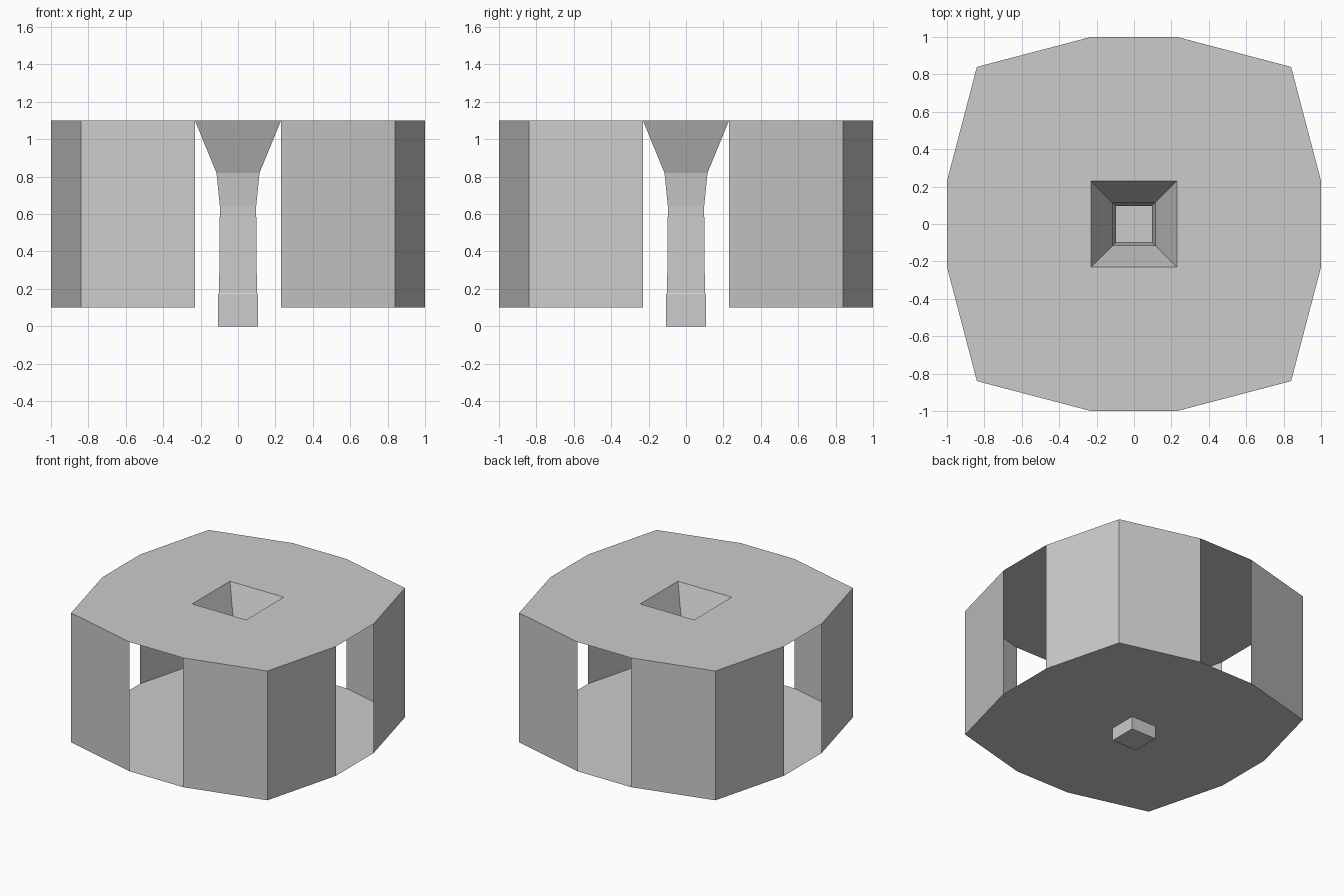
import bpy, bmesh

if "Cube" in bpy.data.objects:
    bpy.data.objects.remove(bpy.data.objects["Cube"])

BOTTOM, TOP = 0.10, 1.10
# One quarter of the twelve-sided outline, repeated by 90 degree turns
QUARTER = [(0.23, -1.0), (0.84, -0.84), (1.0, -0.23)]
# Square funnel: (half width, height)
PROFILE = [(0.23, TOP), (0.115, 0.82), (0.097, 0.64), (0.099, 0.45),
           (0.101, 0.18), (0.106, 0.17), (0.107, 0.0)]


def turn(p, n):
    x, y = p
    for _ in range(n % 4):
        x, y = -y, x
    return x, y


def build(name, faces):
    bm = bmesh.new()
    for pts in faces:
        bm.faces.new([bm.verts.new(p) for p in pts])
    bmesh.ops.remove_doubles(bm, verts=bm.verts, dist=1e-4)
    me = bpy.data.meshes.new(name)
    bm.to_mesh(me)
    bm.free()
    ob = bpy.data.objects.new(name, me)
    bpy.context.collection.objects.link(ob)
    return ob


def plate(name, z, hole, up):
    # Outline plate with a square hole in the middle
    faces = []
    for n in range(4):
        a, b, c = [turn(p, n) for p in QUARTER]
        d = turn(QUARTER[0], n + 1)
        h0, h1 = turn((hole, -hole), n), turn((hole, -hole), n + 1)
        for loop in ([a, b, c, h0], [c, d, h1, h0]):
            pts = [(x, y, z) for x, y in loop]
            faces.append(pts if up else pts[::-1])
    build(name, faces)


plate("top_plate", TOP, 0.23, True)
plate("bottom_plate", BOTTOM, 0.106, False)

# Bent corner walls, leaving an open window on each of the four sides
for n in range(4):
    pts = [turn(p, n) for p in QUARTER]
    build(f"corner_wall_{n + 1}",
          [[(*p, BOTTOM), (*q, BOTTOM), (*q, TOP), (*p, TOP)]
           for p, q in zip(pts, pts[1:])])

# Funnel with a closed foot
faces = []
for (w0, z0), (w1, z1) in zip(PROFILE, PROFILE[1:]):
    for n in range(4):
        a, b = turn((w0, -w0), n), turn((w0, -w0), n + 1)
        c, d = turn((w1, -w1), n + 1), turn((w1, -w1), n)
        faces.append([(*a, z0), (*d, z1), (*c, z1), (*b, z0)][::-1])
w = PROFILE[-1][0]
faces.append([(*turn((w, -w), n), 0.0) for n in (3, 2, 1, 0)])
build("funnel", faces)
